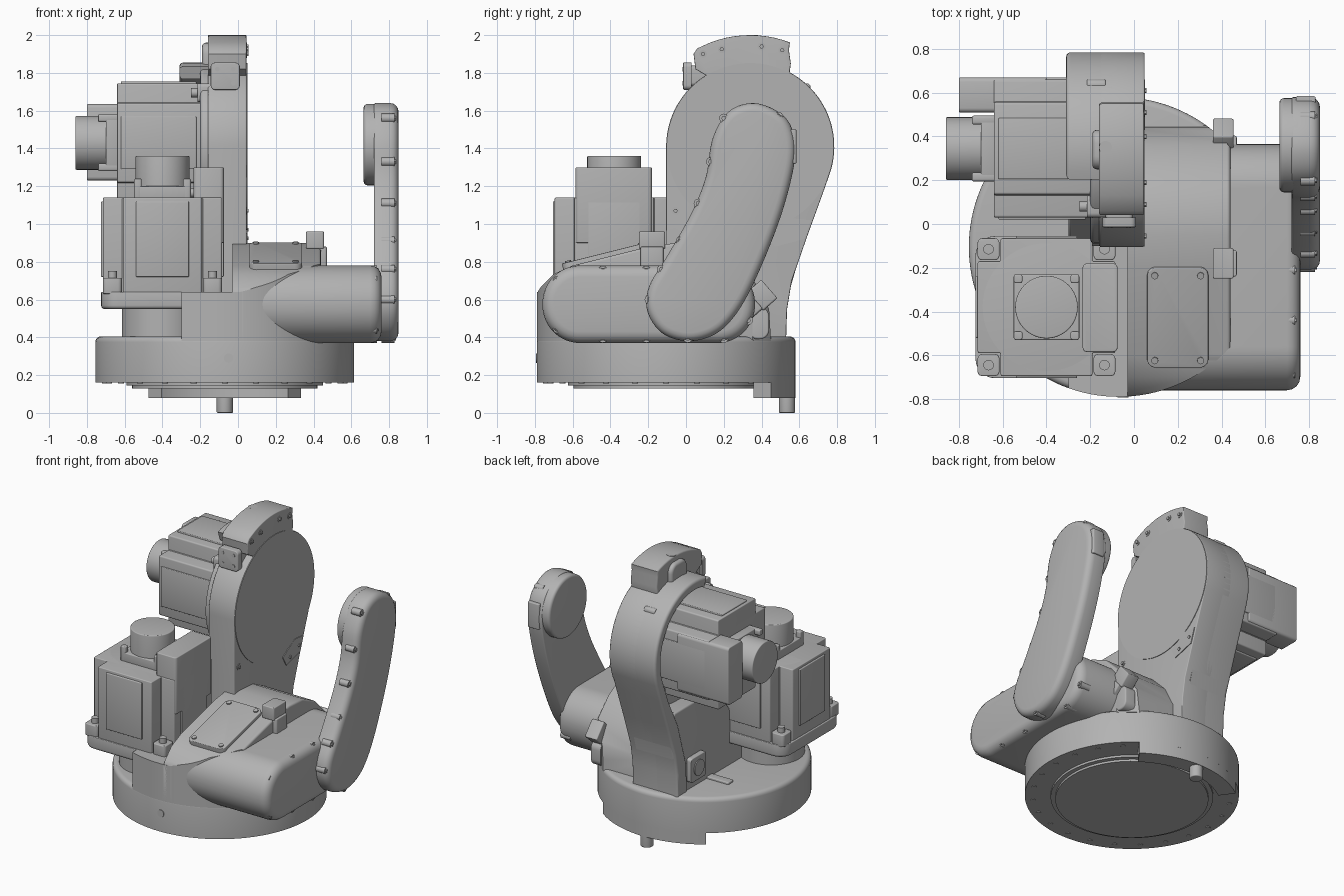
import bpy, bmesh, math
from mathutils import Matrix, Vector

if "Cube" in bpy.data.objects:
    bpy.data.objects.remove(bpy.data.objects["Cube"])

GREY = (0.45, 0.45, 0.45, 1)
cast_grey = bpy.data.materials.new("cast_grey")
cast_grey.use_nodes = True
cast_grey.diffuse_color = GREY
cast_grey.node_tree.nodes["Principled BSDF"].inputs["Base Color"].default_value = GREY
parts = []


def arc(cx, cy, r, a0, a1, n=24):
    return [(cx + r * math.cos(math.radians(a0 + (a1 - a0) * i / n)),
             cy + r * math.sin(math.radians(a0 + (a1 - a0) * i / n))) for i in range(n + 1)]


def circle(cx, cy, r, n=64):
    return arc(cx, cy, r, 0, 360, n)[:-1]


def rrect(x0, x1, y0, y1, r=0.03, n=6):
    corners = [(x1 - r, y1 - r), (x0 + r, y1 - r), (x0 + r, y0 + r), (x1 - r, y0 + r)]
    return [p for k, (x, y) in enumerate(corners) for p in arc(x, y, r, 90 * k, 90 * k + 90, n)]


def spline(pts, n=6):
    """Closed smooth curve through the points."""
    out, v = [], [Vector(p) for p in pts]
    for i in range(len(v)):
        a, b, c, d = (v[(i + k) % len(v)] for k in (-1, 0, 1, 2))
        for j in range(n):
            t = j / n
            out.append(tuple(0.5 * (2 * b + (c - a) * t + (2 * a - 5 * b + 4 * c - d) * t * t
                                    + (3 * b - a - 3 * c + d) * t ** 3)))
    return out


def extrude(name, axis, profile, lo, hi, bev_lo=0, bev_hi=0, mat=None):
    """Prism of a profile, along x (profile y,z), y (profile x,z) or z (profile x,y)."""
    place = {"x": lambda a, b, t: (t, a, b), "y": lambda a, b, t: (a, t, b),
             "z": lambda a, b, t: (a, b, t)}[axis]
    bm = bmesh.new()
    low, high = ([bm.verts.new(place(a, b, t)) for a, b in profile] for t in (lo, hi))
    caps = [bm.faces.new(low), bm.faces.new(high)]
    n = len(profile)
    for i in range(n):
        j = (i + 1) % n
        bm.faces.new((low[i], low[j], high[j], high[i]))
    bmesh.ops.recalc_face_normals(bm, faces=bm.faces)
    rims = [list(c.edges) for c in caps]
    for rim, size in zip(rims, (bev_lo, bev_hi)):
        if size:
            bmesh.ops.bevel(bm, geom=rim, offset=size, segments=4, profile=0.5,
                            affect='EDGES', clamp_overlap=False)
    if mat:
        bm.transform(mat)
    me = bpy.data.meshes.new(name)
    bm.to_mesh(me)
    bm.free()
    me.materials.append(cast_grey)
    ob = bpy.data.objects.new(name, me)
    bpy.context.collection.objects.link(ob)
    parts.append(ob)
    return ob


def box(name, x0, x1, y0, y1, z0, z1, r=0.01, bev=0.006, mat=None):
    return extrude(name, "z", rrect(x0, x1, y0, y1, r, 3), z0, z1, bev, bev, mat)


def bolts(name, axis, centres, lo, hi, r=0.024):
    for a, b in centres:
        extrude(name, axis, circle(a, b, r, 16), lo, hi)
        extrude(name + "_head", axis, circle(a, b, r * 0.55, 6), lo, hi + 0.008)


def clip_to_base(ob):
    """Keep only what lies inside the round base outline."""
    cutter = extrude("base_cutter", "z", circle(CX, CY, R, 128), 0.2, 1.5)
    parts.remove(cutter)
    cutter.hide_render = True
    mod = ob.modifiers.new("clip", 'BOOLEAN')
    mod.operation, mod.object = 'INTERSECT', cutter
    dg = bpy.context.evaluated_depsgraph_get()
    me = bpy.data.meshes.new_from_object(ob.evaluated_get(dg))
    ob.modifiers.clear()
    ob.data = me
    bpy.data.objects.remove(cutter)


# Round base with flange below, stop sector and peg
CX, CY, R = -0.07, -0.105, 0.685
extrude("base_ring", "z", circle(CX, CY, R, 128), 0.16, 0.405, 0, 0.03)
extrude("base_flange", "z", circle(CX, CY, 0.52, 96), 0.145, 0.17)
extrude("base_flange_disc", "z", circle(CX, CY, 0.49, 96), 0.13, 0.17)
extrude("stop_sector", "z", arc(CX, CY, R, 54, 126) + arc(CX, CY, 0.57, 126, 54), 0.08, 0.17)
extrude("stop_peg", "z", circle(CX, 0.535, 0.043, 24), 0, 0.1, 0.006)
for px, py in circle(CX, CY, 0.635, 24):
    extrude("base_bolt", "z", circle(px, py, 0.016, 12), 0.156, 0.17)
extrude("base_plug", "y", circle(-0.05, 0.29, 0.025, 20), -0.793, -0.75)

# Lower casting: shelf for the upright motor and sloped body beside it
shelf = extrude("motor_shelf", "x", [(-0.85, 0.38), (0.3, 0.38), (0.3, 0.64), (-0.85, 0.64)], -0.3, 0.02)
body = extrude("sloped_body", "x", [
    (-0.81, 0.38), (-0.81, 0.6), (-0.77, 0.665), (-0.7, 0.735), (-0.6, 0.78), (-0.2, 0.88), (-0.05, 0.9),
    (0.1, 0.89), (0.24, 0.82), (0.36, 0.7), (0.44, 0.55), (0.45, 0.38)], -0.03, 0.44, 0, 0.015)
clip_to_base(shelf)
clip_to_base(body)
extrude("motor_pedestal", "z", circle(-0.4, -0.38, 0.215), 0.39, 0.56)
tilt = Matrix.Translation((0.2, -0.425, 0.828)) @ Matrix.Rotation(0.245, 4, 'X')
extrude("inspection_cover", "z", rrect(-0.14, 0.14, -0.235, 0.235, 0.04), -0.03, 0.02, 0, 0.005, tilt)
for sx in (-0.105, 0.105):
    for sy in (-0.2, 0.2):
        extrude("cover_bolt", "z", circle(sx, sy, 0.016, 12), 0, 0.028, 0, 0, tilt)

# Shoulder housing
extrude("shoulder_housing", "x", rrect(-0.76, 0.365, 0.37, 0.78, 0.2, 16), 0.1, 0.76, 0, 0.06)
bolts("shoulder_bolt", "x", [(-0.68, 0.7), (-0.44, 0.755), (-0.21, 0.755), (-0.68, 0.445), (-0.44, 0.395),
                             (-0.21, 0.395), (0.2, 0.395), (0.33, 0.49)], 0.66, 0.735)

# Column: main plate, rear band and solid foot
CYL, CZL, RL = 0.34, 1.41, 0.445
back_edge = [(0.53, 0.39), (0.535, 0.55), (0.56, 0.7), (0.64, 0.93), (0.72, 1.15)]
extrude("column_plate", "x", [(-0.1, 0.39)] + back_edge + arc(CYL, CZL, RL, -18, 62)
        + [(0.555, 1.85), (0.545, 1.92)] + arc(CYL, CZL, 0.59, 65, 115, 12)[1:-1]
        + [(0.06, 1.93), (0.04, 1.9), (0.05, 1.82)] + arc(CYL, CZL, RL, 122, 180) + [(-0.105, 1.02)],
        -0.16, 0.045, 0.012, 0.006)
extrude("column_disc", "x", circle(CYL, CZL, RL - 0.003, 96), 0, 0.049)
extrude("column_backing", "x", circle(CYL, CZL, 0.43, 96), -0.2, -0.1, 0.02)
extrude("column_band", "x", back_edge + arc(CYL, CZL, RL, -18, 108)
        + arc(CYL, CZL, 0.375, 108, -18) + [(0.63, 1.12), (0.52, 0.9), (0.43, 0.6), (0.42, 0.39)],
        -0.31, -0.1, 0.02)
extrude("column_foot", "x", [(-0.1, 0.39), (0.53, 0.39), (0.535, 0.6), (0.63, 0.93), (0.55, 1.0),
                             (0.3, 1.0), (0.05, 0.95), (-0.1, 0.75)], -0.3, 0.0, 0.015)
extrude("lifting_lug", "x", rrect(0.25, 0.43, 1.78, 1.96, 0.06), -0.19, -0.1, 0.02)
extrude("lifting_eye", "z", circle(-0.13, 0.35, 0.03, 20), 1.9, 2.0)
bolts("column_bolt", "x", [(0.09, 1.9), (0.19, 1.925), (0.4, 1.94), (0.51, 1.92), (-0.055, 1.07),
                           (0.51, 0.925), (0.61, 0.97)], 0.02, 0.048, 0.021)
extrude("lower_lug", "x", [(0.43, 0.95), (0.47, 0.88), (0.625, 0.92), (0.66, 1.02), (0.56, 1.03)], 0, 0.05)

# Junction plate on the front of the column
extrude("junction_plate", "y", rrect(-0.145, 0.01, 1.71, 1.855, 0.025), -0.015, 0.03, 0.006)
extrude("junction_neck", "y", rrect(-0.13, -0.005, 1.73, 1.84, 0.02), 0.02, 0.2)
bolts("junction_bolt", "y", [(x, z) for x in (-0.11, -0.025) for z in (1.745, 1.82)], -0.018, 0.0, 0.012)

# Square flange and foot plate behind the column
extrude("rear_flange", "x", rrect(0.25, 0.42, 0.46, 0.63, 0.02), -0.335, -0.28, 0.005)
extrude("rear_flange_boss", "x", circle(0.335, 0.545, 0.055, 32), -0.342, -0.3)
box("foot_plate", -0.47, -0.3, 0.14, 0.2, 0.39, 0.42)


def motor(name, mat):
    """Servo motor standing on its flange, terminal box on its +x side."""
    h = 0.325
    extrude(name + "_flange", "z", rrect(-h, h, -h, h, 0.09), 0, 0.09, 0.02, 0.005, mat)
    extrude(name + "_barrel", "z", circle(0, 0, 0.3), 0.08, 0.59, 0, 0.008, mat)
    box(name + "_rib", -h + 0.01, h - 0.01, -0.21, 0.21, 0.08, 0.59, mat=mat)
    box(name + "_rib", -0.21, 0.21, -h + 0.01, h - 0.01, 0.08, 0.59, mat=mat)
    for sx in (-1, 1):
        for sy in (-1, 1):
            x, y = sx * 0.265, sy * 0.265
            box(name + "_corner", x - 0.05, x + 0.05, y - 0.05, y + 0.05, 0.08, 0.165, 0.02, mat=mat)
            extrude(name + "_bolt", "z", circle(x, y, 0.024, 16), 0.1, 0.2, 0, 0, mat)
        box(name + "_panel", sx * 0.31 - 0.015, sx * 0.31 + 0.015, -0.14, 0.14, 0.17, 0.57, 0.005, mat=mat)
        box(name + "_panel", -0.14, 0.14, sx * 0.31 - 0.015, sx * 0.31 + 0.015, 0.17, 0.57, 0.005, mat=mat)
        for sy in (-1, 1):
            box(name + "_clamp", sx * 0.13 - 0.02, sx * 0.13 + 0.02, sy * 0.13 - 0.02, sy * 0.13 + 0.02,
                0.58, 0.69, mat=mat)
    box(name + "_terminal_box", 0.165, h, -0.205, 0.2, 0.35, 0.75, 0.02, mat=mat)
    box(name + "_encoder_base", -0.15, 0.15, -0.15, 0.15, 0.58, 0.65, 0.03, mat=mat)
    extrude(name + "_encoder", "z", circle(0, 0, 0.143), 0.6, 0.81, 0, 0.006, mat)


motor("upright_motor", Matrix.Translation((-0.4, -0.38, 0.55)))
# Second motor lies along -x with its terminal box towards the back
lying = Matrix(((0, 0, -1, -0.05), (1, 0, 0, 0.345), (0, -1, 0, 1.43), (0, 0, 0, 1)))
motor("lying_motor", lying)

# Curved arm cover with its round cap on the inner side
extrude("arm_cover", "x", spline([
    (0.34, 1.64), (0.22, 1.59), (0.14, 1.45), (0.105, 1.25), (0.03, 1.06), (-0.1, 0.83), (-0.195, 0.67),
    (-0.205, 0.54), (-0.13, 0.425), (0.0, 0.38), (0.13, 0.405), (0.23, 0.48), (0.33, 0.63), (0.45, 0.9),
    (0.535, 1.15), (0.58, 1.38), (0.55, 1.53), (0.46, 1.61)]), 0.72, 0.85, 0.01, 0.045)
extrude("arm_cap", "x", circle(0.36, 1.42, 0.215), 0.665, 0.75, 0.02)
bolts("arm_bolt", "x", [(0.2, 1.56), (0.49, 1.57), (0.13, 1.33), (0.525, 1.26), (0.065, 1.11), (0.445, 0.975),
                        (-0.03, 0.91), (0.325, 0.7), (-0.13, 0.76), (-0.195, 0.6), (0.19, 0.505),
                        (0.01, 0.395)], 0.76, 0.828)
box("arm_connector", 0.74, 0.83, 0.54, 0.585, 1.32, 1.5)

# Sensor blocks beside the body, the rear one turned
box("front_sensor", 0.36, 0.455, -0.25, -0.11, 0.87, 0.96)
box("front_sensor_foot", 0.38, 0.47, -0.24, -0.12, 0.75, 0.88)
turned = Matrix.Translation((0.41, 0.4, 0.62)) @ Matrix.Rotation(-0.85, 4, 'X')
box("rear_sensor", -0.05, 0.045, -0.065, 0.065, -0.045, 0.055, mat=turned)
box("rear_sensor_foot", -0.03, 0.06, -0.055, 0.055, -0.14, -0.04, mat=turned)
extrude("rear_strap", "x", rrect(0.33, 0.44, 0.39, 0.56, 0.05), 0.36, 0.44, 0, 0.01)

# Smooth the round surfaces and keep the edges sharp
bpy.ops.object.select_all(action='DESELECT')
for ob in parts:
    ob.select_set(True)
bpy.context.view_layer.objects.active = parts[0]
bpy.ops.object.shade_smooth_by_angle(angle=math.radians(32))
